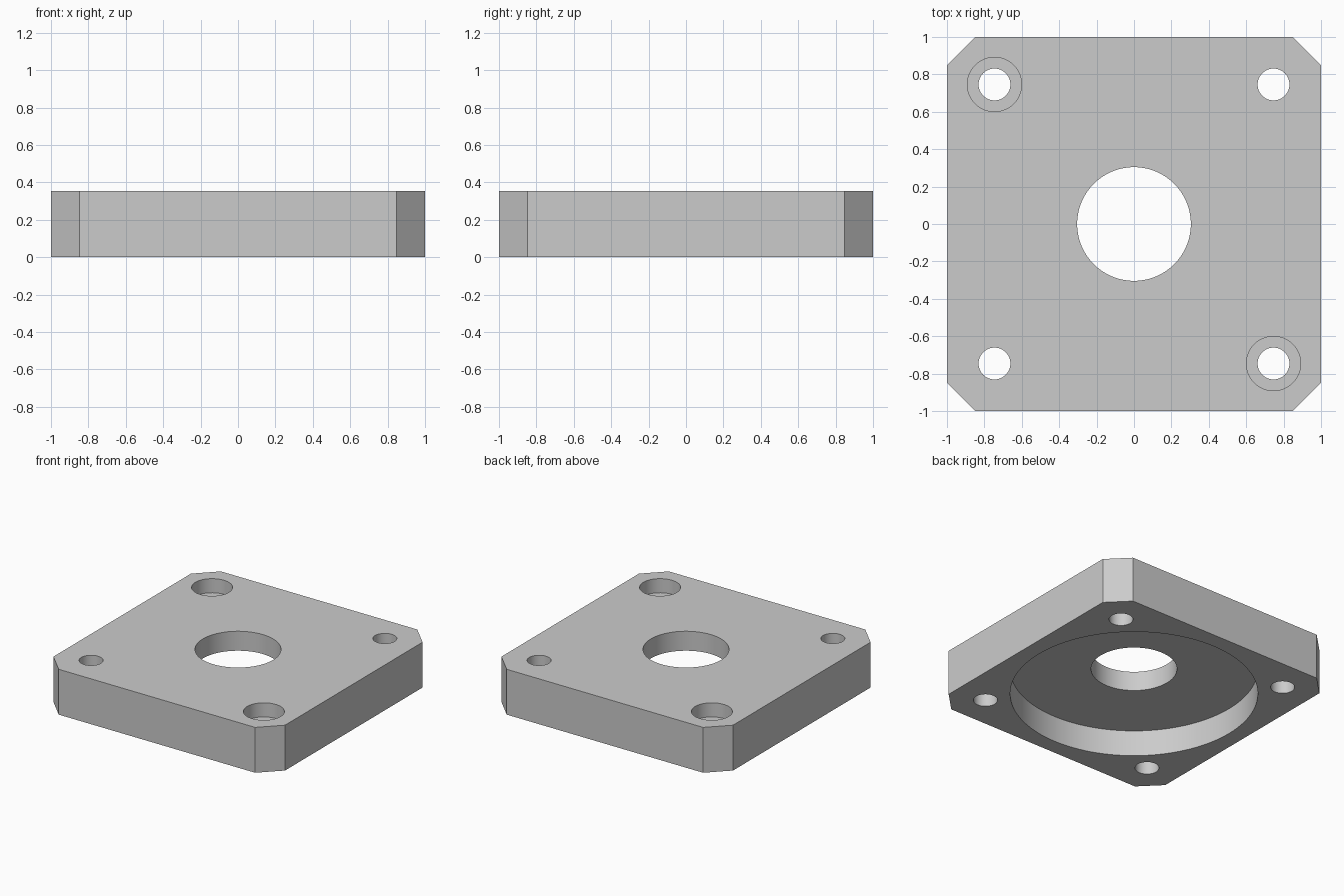
import bpy
import bmesh
import math

if "Cube" in bpy.data.objects:
    bpy.data.objects.remove(bpy.data.objects["Cube"], do_unlink=True)

HEIGHT = 0.354
CHAMFER = 0.152
BOLT = 0.746          # bolt hole offset from the centre on x and y

# Single plain grey material
grey = bpy.data.materials.new("machined grey")
grey.use_nodes = True
grey.diffuse_color = (0.6, 0.6, 0.6, 1)
grey.node_tree.nodes["Principled BSDF"].inputs["Base Color"].default_value = (0.6, 0.6, 0.6, 1)


def make_plate():
    """Square plate with its four upright corners cut at 45 degrees."""
    inner = 1 - CHAMFER
    outline = []
    for sx, sy in ((1, 1), (-1, 1), (-1, -1), (1, -1)):
        pair = [(sx, sy * inner), (sx * inner, sy)]
        outline += pair if sx * sy > 0 else pair[::-1]
    bm = bmesh.new()
    base = bm.faces.new([bm.verts.new((x, y, 0)) for x, y in outline])
    top = bmesh.ops.extrude_face_region(bm, geom=[base])["geom"]
    moved = [v for v in top if isinstance(v, bmesh.types.BMVert)]
    bmesh.ops.translate(bm, verts=moved, vec=(0, 0, HEIGHT))
    bmesh.ops.recalc_face_normals(bm, faces=bm.faces)
    mesh = bpy.data.meshes.new("flange_plate")
    bm.to_mesh(mesh)
    bm.free()
    mesh.materials.append(grey)
    obj = bpy.data.objects.new("flange_plate", mesh)
    bpy.context.collection.objects.link(obj)
    return obj


def cut_round(plate, x, y, radius, low, high, sides):
    """Cut an upright round hole between two heights."""
    bpy.ops.mesh.primitive_cylinder_add(
        vertices=sides, radius=radius, depth=high - low,
        location=(x, y, (low + high) / 2))
    cutter = bpy.context.object
    cutter.name = "hole_cutter"
    cutter.hide_render = True
    cutter.data.materials.append(grey)
    mod = plate.modifiers.new("hole", 'BOOLEAN')
    mod.operation = 'DIFFERENCE'
    mod.solver = 'EXACT'
    mod.object = cutter
    bpy.ops.object.select_all(action='DESELECT')
    plate.select_set(True)
    bpy.context.view_layer.objects.active = plate
    bpy.ops.object.modifier_apply(modifier=mod.name)
    bpy.data.objects.remove(cutter, do_unlink=True)


plate = make_plate()

# Central through bore and the wide recess underneath
cut_round(plate, 0, 0, 0.304, -0.1, HEIGHT + 0.1, 96)
cut_round(plate, 0, 0, 0.876, -0.1, 0.202, 128)

# Corner bolt holes; one diagonal pair is counterbored from the top
for sx in (-1, 1):
    for sy in (-1, 1):
        x, y = sx * BOLT, sy * BOLT
        cut_round(plate, x, y, 0.085, -0.1, HEIGHT + 0.1, 48)
        if sx != sy:
            cut_round(plate, x, y, 0.145, HEIGHT - 0.11, HEIGHT + 0.1, 64)

# Smooth bore walls, crisp edges
bpy.ops.object.select_all(action='DESELECT')
plate.select_set(True)
bpy.context.view_layer.objects.active = plate
bpy.ops.object.shade_smooth_by_angle(angle=math.radians(30))
